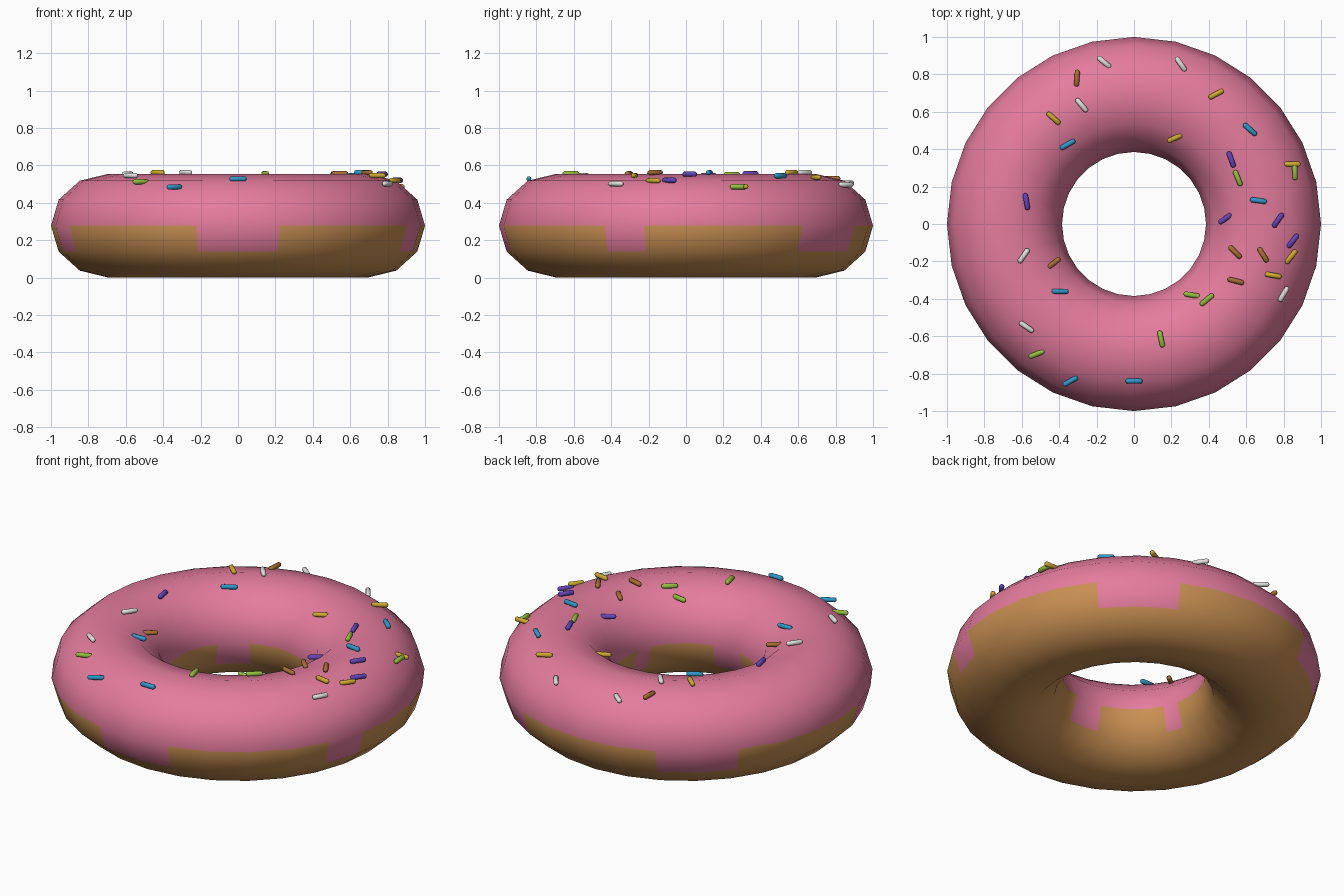
import bpy, bmesh, math
from mathutils import Matrix

if "Cube" in bpy.data.objects:
    bpy.data.objects.remove(bpy.data.objects["Cube"])

MAJOR, HALF_W, HALF_H = 0.6925, 0.3075, 0.2775   # ring radius, tube half width and half height
RING, TUBE = 28, 12


def material(name, rgb):
    m = bpy.data.materials.new(name)
    m.diffuse_color = (*rgb, 1)
    m.use_nodes = True
    m.node_tree.nodes["Principled BSDF"].inputs["Base Color"].default_value = m.diffuse_color
    return m


def add_object(name, mesh):
    ob = bpy.data.objects.new(name, mesh)
    bpy.context.collection.objects.link(ob)
    return ob


# Doughnut ring: slightly flattened torus, icing on the upper half with drips
DRIPS = {3, 4, 9, 10, 15, 20, 21, 26}            # ring segments where icing runs down
bm = bmesh.new()
rings = []
for i in range(RING):
    a = 2 * math.pi * i / RING
    loop = []
    for j in range(TUBE):
        t = 2 * math.pi * j / TUBE
        r = MAJOR + HALF_W * math.cos(t)
        loop.append(bm.verts.new((r * math.cos(a), r * math.sin(a), HALF_H * (1 + math.sin(t)))))
    rings.append(loop)
for i in range(RING):
    here, there = rings[i], rings[(i + 1) % RING]
    for j in range(TUBE):
        k = (j + 1) % TUBE
        f = bm.faces.new((here[j], there[j], there[k], here[k]))
        f.smooth = True
        z = f.calc_center_median().z
        iced = z > HALF_H or (z > HALF_H * 0.5 and i in DRIPS)
        f.material_index = 1 if iced else 0
bmesh.ops.recalc_face_normals(bm, faces=bm.faces)
mesh = bpy.data.meshes.new("doughnut")
bm.to_mesh(mesh)
bm.free()
mesh.materials.append(material("dough brown", (0.58, 0.275, 0.085)))
mesh.materials.append(material("icing pink", (0.78, 0.2, 0.34)))
add_object("doughnut", mesh)


# Sprinkles: small capsules lying flat on the icing
def capsule_mesh(name, mat, radius=0.0145, length=0.092):
    bm = bmesh.new()
    bmesh.ops.create_uvsphere(bm, u_segments=8, v_segments=5, radius=radius)
    for v in bm.verts:
        v.co.z += math.copysign(length / 2 - radius, v.co.z)
    bmesh.ops.rotate(bm, verts=bm.verts, matrix=Matrix.Rotation(math.pi / 2, 3, 'Y'))
    for f in bm.faces:
        f.smooth = True
    me = bpy.data.meshes.new(name)
    bm.to_mesh(me)
    bm.free()
    me.materials.append(mat)
    return me


# colour name: (rgb, [(x, y, heading in degrees), ...])
SPRINKLES = {
    "white": ((0.75, 0.75, 0.73), [
        (-.16, .865, -40), (.25, .855, -55), (-.28, .635, -50),
        (-.59, -.17, 55), (-.575, -.55, -35), (.80, -.375, 60)]),
    "caramel": ((0.40, 0.16, 0.035), [
        (-.305, .78, 86), (-.43, -.21, 38), (.54, -.15, -45),
        (.69, -.165, -58), (.545, -.305, -15)]),
    "yellow": ((0.62, 0.40, 0.03), [
        (-.43, .565, -42), (.44, .695, 28), (.22, .46, 25),
        (.845, .32, 0), (.745, -.275, -10), (.84, -.175, 52)]),
    "green": ((0.30, 0.52, 0.05), [
        (.555, .245, -68), (.86, .28, 92), (.31, -.38, -10),
        (.39, -.405, 40), (.145, -.615, -78), (-.52, -.695, 22)]),
    "blue": ((0.03, 0.31, 0.58), [
        (-.355, .425, 30), (-.395, -.36, 0), (.62, .505, -42),
        (.665, .125, -8), (-.34, -.84, 30), (0, -.84, 0)]),
    "purple": ((0.13, 0.06, 0.48), [
        (-.575, .12, -80), (.52, .345, -70), (.49, .03, 35),
        (.77, .02, 55), (.85, -.09, 52)]),
}
for colour, (rgb, places) in SPRINKLES.items():
    me = capsule_mesh(colour + "_sprinkle", material("sprinkle " + colour, rgb))
    for n, (x, y, heading) in enumerate(places, 1):
        across = (math.hypot(x, y) - MAJOR) / HALF_W
        ob = add_object(f"{colour}_sprinkle_{n}", me)
        ob.location = (x, y, HALF_H * (1 + math.sqrt(1 - across * across)) + 0.007)
        ob.rotation_euler.z = math.radians(heading)
